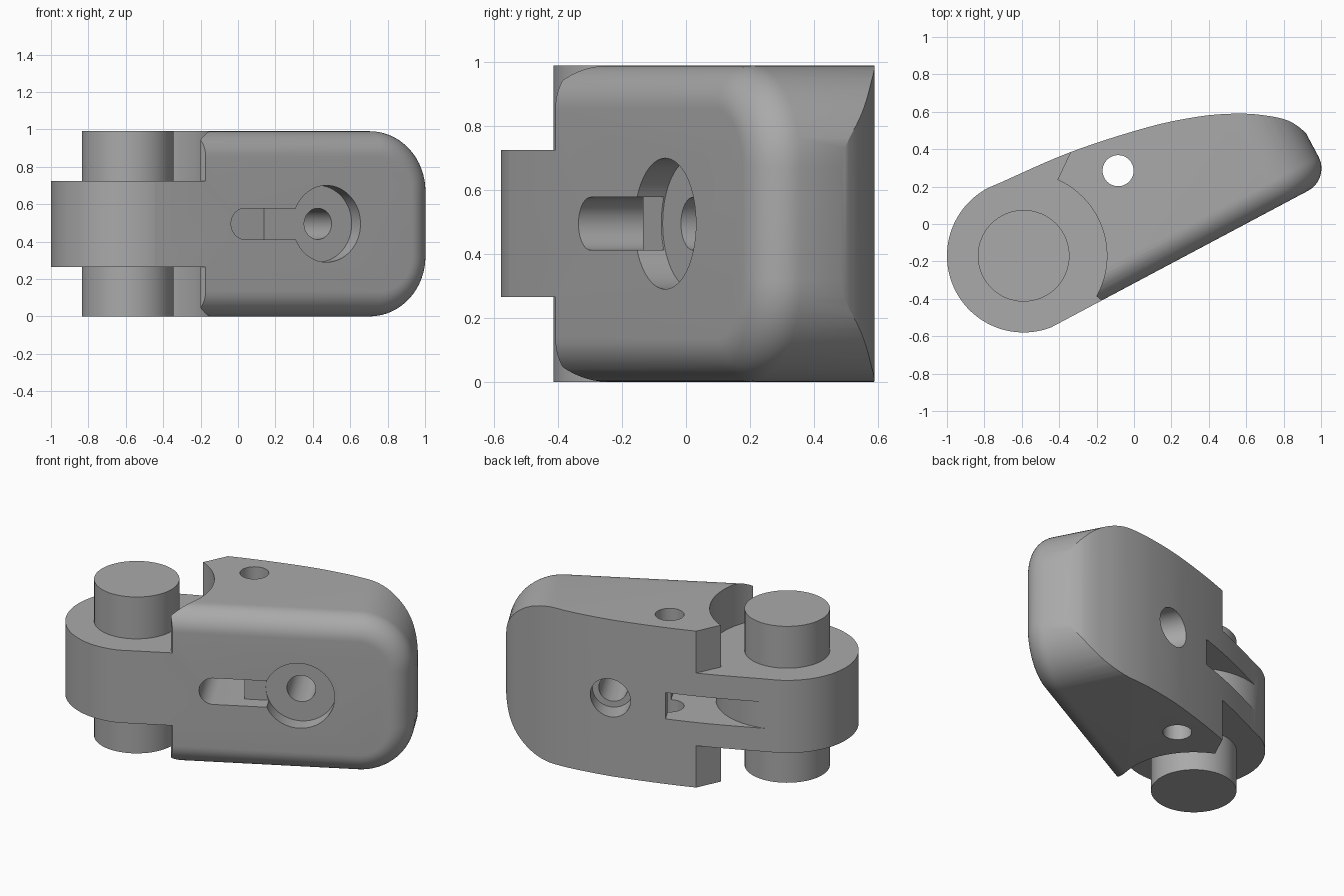
import bpy, bmesh
from math import sin, cos, pi, radians
from mathutils import Matrix, Vector
from mathutils.geometry import interpolate_bezier

if "Cube" in bpy.data.objects:
    bpy.data.objects.remove(bpy.data.objects["Cube"])

grey = bpy.data.materials.new("plain grey")
grey.use_nodes = True
colour = (0.4, 0.4, 0.4, 1)
grey.diffuse_color = colour
grey.node_tree.nodes["Principled BSDF"].inputs["Base Color"].default_value = colour

TOP = 0.99
MID = TOP / 2
HINGE = Vector((-0.59, -0.17))
TILT = Matrix.Rotation(radians(28), 3, 'Z')      # body frame: u along face, v into body
FACE = -0.28                                     # v of the front face
HU, HV = (TILT.transposed() @ HINGE.to_3d()).xy


def plan(a, b, h):
    return Vector((a, b, h))


def body_plan(u, v, h):
    return TILT @ Vector((u, v, h))


def face_on(u, z, v):
    return TILT @ Vector((u, v, z))


def loft(name, rings, place):
    """Closed solid through rings, each a pair of (2D points, level)."""
    bm = bmesh.new()
    loops = [[bm.verts.new(place(a, b, h)) for a, b in pts] for pts, h in rings]
    for lo, hi in zip(loops, loops[1:]):
        for i in range(len(lo)):
            bm.faces.new((lo[i - 1], lo[i], hi[i], hi[i - 1]))
    bm.faces.new(loops[0])
    bm.faces.new(loops[-1])
    bmesh.ops.recalc_face_normals(bm, faces=bm.faces)
    mesh = bpy.data.meshes.new(name)
    bm.to_mesh(mesh)
    bm.free()
    mesh.materials.append(grey)
    ob = bpy.data.objects.new(name, mesh)
    bpy.context.collection.objects.link(ob)
    return ob


def prism(name, pts, lo, hi, place):
    return loft(name, [(pts, lo), (pts, hi)], place)


def arc(cx, cy, r, start, end, n=32):
    angles = [radians(start + (end - start) * i / n) for i in range(n + 1)]
    return [(cx + r * cos(t), cy + r * sin(t)) for t in angles]


def circle(cx, cy, r, n=64):
    return arc(cx, cy, r, 0, 360, n)[:-1]


def combine(ob, tool, operation='DIFFERENCE'):
    mod = ob.modifiers.new(tool.name, 'BOOLEAN')
    mod.operation, mod.object, mod.solver = operation, tool, 'EXACT'
    mesh = bpy.data.meshes.new_from_object(
        ob.evaluated_get(bpy.context.evaluated_depsgraph_get()))
    ob.modifiers.clear()
    ob.data = mesh
    bpy.data.objects.remove(tool)


def smooth(ob):
    bpy.ops.object.select_all(action='DESELECT')
    ob.select_set(True)
    bpy.context.view_layer.objects.active = ob
    bpy.ops.object.shade_smooth_by_angle(angle=radians(25))


# Block with a rounded end and a rolled front edge
def block_ring(inset):
    r, half, end = 0.32 - inset, MID - inset, 1.04 - inset
    return ([(-1.4, MID - half)] + arc(end - r, MID - half + r, r, -90, 0, 16)
            + arc(end - r, MID + half - r, r, 0, 90, 16) + [(-1.4, MID + half)])


ROLL = 0.135
rings = []
for i in range(13):
    t = i / 12 * pi / 2
    rings.append((block_ring(ROLL * (1 - sin(t))), FACE + ROLL * (1 - cos(t))))
rings.append((block_ring(0), 0.9))
body = loft("body", rings, face_on)

# Plan outline: hinge eye, straight front, domed back
back = [Vector(p) for p in ((0.933, 0.473), (0.83, 0.55), (0.68, 0.583), (0.537, 0.59),
                            (0.35, 0.575), (0.083, 0.52), (-0.345, 0.382), (-0.773, 0.195))]
back.insert(0, Vector((1.02, 0.37)))
dome = []
for i in range(len(back) - 1):
    p, q = back[i], back[i + 1]
    span = (q - p).length / 3
    d0 = (back[i + 1] - back[max(i - 1, 0)]).normalized() * span
    d1 = (back[min(i + 2, len(back) - 1)] - p).normalized() * span
    dome += [c.xy for c in interpolate_bezier(p.to_3d(), (p + d0).to_3d(),
                                              (q - d1).to_3d(), q.to_3d(), 8)][:-1]
outline = [body_plan(1.3, -0.33, 0).xy] + dome + arc(HINGE.x, HINGE.y, 0.41, 117, 298, 48)
combine(body, prism("outline", outline, -0.1, 1.1, plan), 'INTERSECT')

# Clearance above and below the hinge eye
clear = arc(HINGE.x, HINGE.y, 0.445, -29, 66, 40) + [
    (-0.27, 0.53), (-1.3, 0.9), (-1.3, -0.9), (-0.11, -0.9), (-0.11, -0.46)]
for lo, hi in ((0.725, 1.1), (-0.1, 0.265)):
    combine(body, prism("clearance", clear, lo, hi, plan))

# Vertical hole
combine(body, prism("pin_hole", circle(-0.085, 0.285, 0.083), -0.1, 1.1, plan))

# Slot entering at the front and wrapping round the hinge to the back
W, SLOT = 0.083, 0.06
slot = arc(HU + 0.41 + W, MID, W, 90, 270, 24) + [(SLOT, MID - W), (SLOT, MID + W)]
combine(body, prism("front_slot", slot, -0.5, 0.16, face_on))
wrap = arc(HU, HV, 0.41, 0, 86, 32) + [(HU + 0.03, 0.9), (SLOT, 0.9), (SLOT, HV)]
combine(body, prism("wrap_slot", wrap, MID - W, MID + W, body_plan))

# Keyhole ledge, counterbore and stepped through hole
KEY = 0.388
ledge = [(SLOT - 0.05, MID - W), (KEY, MID - W), (KEY, MID + W), (SLOT - 0.05, MID + W)]
combine(body, prism("ledge", ledge, -0.5, FACE + 0.095, face_on))
for name, r, lo, hi in (("counterbore", 0.205, -0.5, FACE + 0.1),
                        ("through_hole", W, -0.5, 0.8),
                        ("back_counterbore", 0.12, 0.27, 0.8)):
    combine(body, prism(name, circle(KEY, MID, r), lo, hi, face_on))

smooth(body)

# Hinge pin
smooth(prism("hinge_pin", circle(HINGE.x, HINGE.y, 0.245), 0, TOP, plan))
